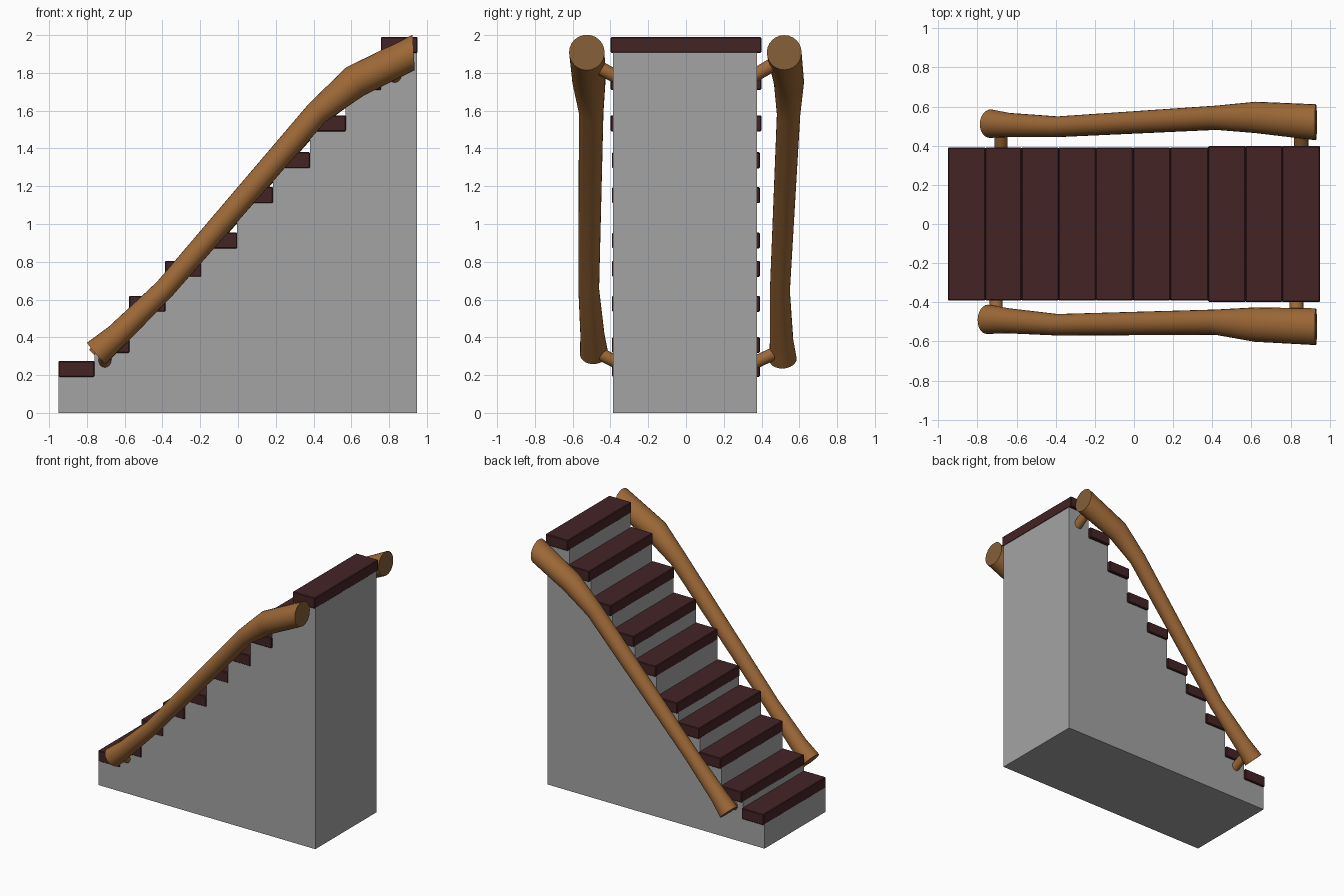
import bpy, bmesh, math
from mathutils import Vector

if "Cube" in bpy.data.objects:
    bpy.data.objects.remove(bpy.data.objects["Cube"])


def material(name, rgb):
    m = bpy.data.materials.new(name)
    m.diffuse_color = (*rgb, 1)
    m.use_nodes = True
    m.node_tree.nodes["Principled BSDF"].inputs["Base Color"].default_value = m.diffuse_color
    return m


STONE = material("grey_stone", (0.37, 0.37, 0.37))
DARK = material("dark_red_wood", (0.058, 0.017, 0.019))
BROWN = material("brown_wood", (0.34, 0.14, 0.038))
CUT = material("cut_wood", (0.225, 0.113, 0.04))


def finish(name, bm, mats):
    bmesh.ops.recalc_face_normals(bm, faces=bm.faces)
    me = bpy.data.meshes.new(name)
    bm.to_mesh(me)
    bm.free()
    for m in mats:
        me.materials.append(m)
    ob = bpy.data.objects.new(name, me)
    bpy.context.collection.objects.link(ob)
    return ob


# Step layout: x boundaries, tread undersides and tread ends
XS = [-0.95, -0.76, -0.575, -0.385, -0.195, -0.005, 0.185, 0.38, 0.57, 0.757, 0.95]
ZS = [0.19, 0.317, 0.535, 0.72, 0.87, 1.11, 1.295, 1.49, 1.71, 1.905]
T = 0.085

# Solid stepped body: side profile extruded across y
profile = [(-0.95, 0)]
for i, z in enumerate(ZS):
    profile += [(XS[i], z + 0.01), (XS[i + 1], z + 0.01)]
profile[-1] = (0.948, ZS[-1] + 0.01)
profile.append((0.948, 0))
bm = bmesh.new()
face = bm.faces.new([bm.verts.new((x, -0.387, z)) for x, z in profile])
res = bmesh.ops.extrude_face_region(bm, geom=[face])
bmesh.ops.translate(bm, vec=(0, 0.762, 0),
                    verts=[v for v in res["geom"] if isinstance(v, bmesh.types.BMVert)])
finish("stair_body", bm, [STONE])

# Treads
for i, z in enumerate(ZS):
    half = 0.391 if i < 7 else 0.399
    bm = bmesh.new()
    bmesh.ops.create_cube(bm, size=1)
    for v in bm.verts:
        v.co = ((XS[i] + XS[i + 1]) / 2 + v.co.x * (XS[i + 1] - XS[i] + 0.002),
                v.co.y * 2 * half, z + T / 2 + v.co.z * T)
    bmesh.ops.bevel(bm, geom=bm.edges[:], offset=0.005, segments=1, affect='EDGES')
    finish(f"tread_{i + 1}", bm, [DARK])


def tube(name, points, sides=24):
    """Round log through (x, y, z, radius) points with flat cut ends."""
    pts = [Vector(p[:3]) for p in points]
    bm = bmesh.new()
    rings = []
    for k, p in enumerate(pts):
        a = (p - pts[k - 1]).normalized() if k else Vector()
        b = (pts[k + 1] - p).normalized() if k < len(pts) - 1 else Vector()
        t = (a + b).normalized()
        if name.startswith("handrail") and k == len(pts) - 1:
            t = Vector((1, 0, 0.06)).normalized()     # top end is cut upright
        u = Vector((0, 1, 0)) if abs(t.y) < 0.7 else Vector((1, 0, 0))
        u = (u - t * u.dot(t)).normalized()
        w = t.cross(u)
        r = points[k][3]
        rings.append([bm.verts.new(p + r * (math.cos(s) * u + math.sin(s) * w))
                      for s in (2 * math.pi * j / sides for j in range(sides))])
    for r0, r1 in zip(rings, rings[1:]):
        for j in range(sides):
            n = (j + 1) % sides
            bm.faces.new((r0[j], r0[n], r1[n], r1[j])).smooth = True
    for ring in (rings[0], rings[-1]):
        bm.faces.new(ring).material_index = 1
    for e in bm.edges:
        if any(len(f.verts) > 4 for f in e.link_faces):
            e.smooth = False
    return finish(name, bm, [BROWN, CUT])


# Log handrails, each slightly irregular
tube("handrail_front", [(-0.75, -0.487, 0.315, 0.075), (-0.64, -0.495, 0.41, 0.064),
                        (-0.39, -0.515, 0.655, 0.055), (0.42, -0.502, 1.59, 0.065),
                        (0.62, -0.514, 1.755, 0.088), (0.93, -0.525, 1.908, 0.094)])
tube("handrail_back", [(-0.735, 0.513, 0.285, 0.073), (-0.64, 0.506, 0.385, 0.062),
                       (-0.39, 0.497, 0.645, 0.053), (0.42, 0.543, 1.58, 0.062),
                       (0.62, 0.545, 1.75, 0.08), (0.93, 0.52, 1.908, 0.092)])

# Pegs joining the handrails to the body
tube("peg_front_low", [(-0.705, -0.36, 0.265, 0.034), (-0.705, -0.49, 0.33, 0.034)], 16)
tube("peg_front_high", [(0.83, -0.36, 1.775, 0.036), (0.83, -0.52, 1.86, 0.036)], 16)
tube("peg_back_low", [(-0.68, 0.36, 0.265, 0.034), (-0.68, 0.50, 0.33, 0.034)], 16)
tube("peg_back_high", [(0.855, 0.36, 1.785, 0.036), (0.855, 0.52, 1.88, 0.036)], 16)
